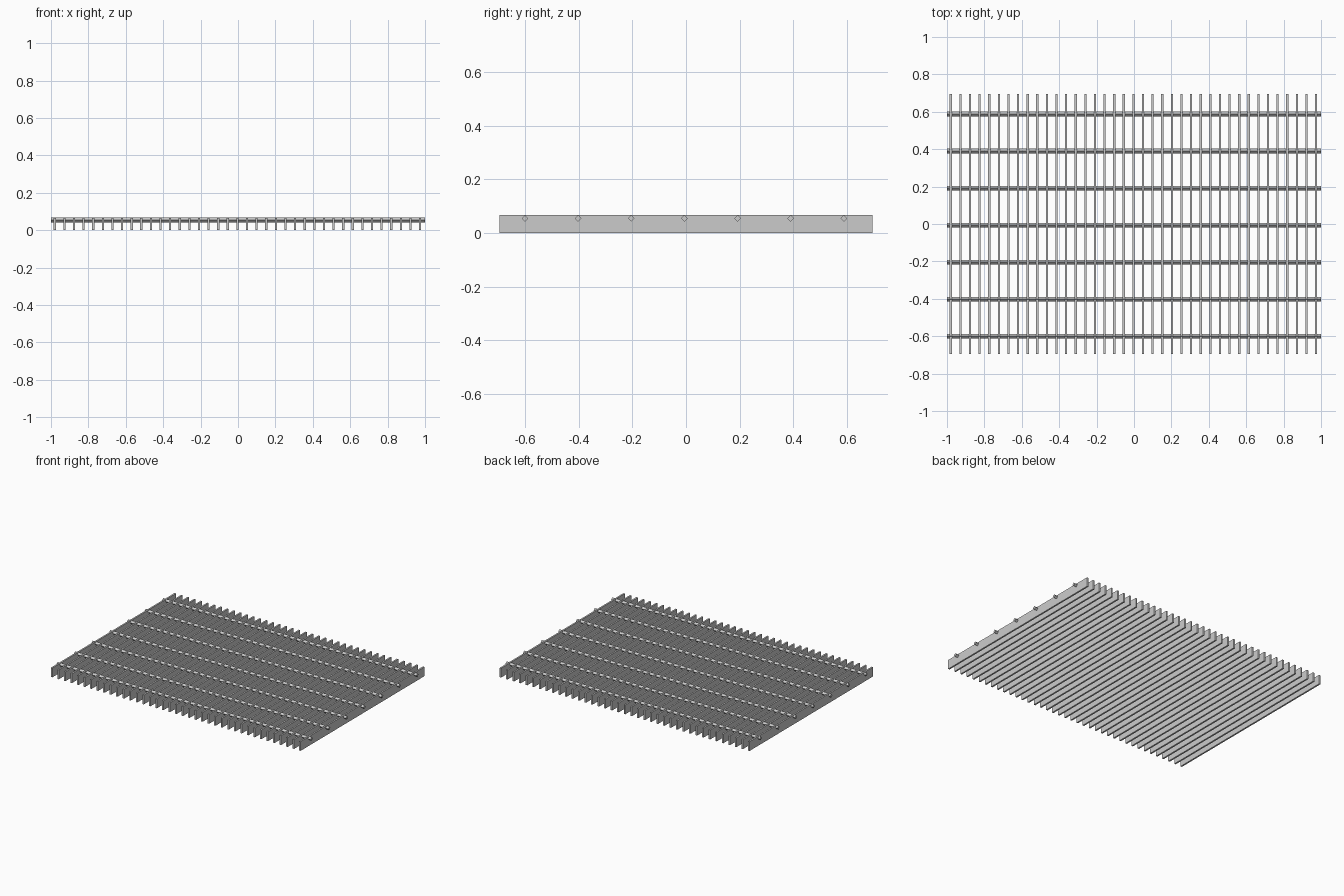
import bpy, math

if "Cube" in bpy.data.objects:
    bpy.data.objects.remove(bpy.data.objects["Cube"])

def add_array(ob, count, offset):
    m = ob.modifiers.new("repeat", 'ARRAY')
    m.count = count
    m.use_relative_offset = False
    m.use_constant_offset = True
    m.constant_offset_displace = offset

# Upright flat bearing bars, running front to back
BARS, PITCH = 39, 0.0514
bpy.ops.mesh.primitive_cube_add(size=1, location=(-0.003 - PITCH * (BARS - 1) / 2, 0, 0.033))
bar = bpy.context.object
bar.name = "bearing_bars"
bar.scale = (0.0115, 1.39, 0.066)
bpy.ops.object.transform_apply(location=False, rotation=False, scale=True)
add_array(bar, BARS, (PITCH, 0, 0))

# Square cross rods set on edge, running left to right near the top
RODS, GAP = 7, 0.198
bpy.ops.mesh.primitive_cylinder_add(vertices=4, radius=0.0125, depth=2,
                                    location=(0, -0.006 - GAP * (RODS - 1) / 2, 0.054),
                                    rotation=(0, math.pi / 2, 0))
rod = bpy.context.object
rod.name = "cross_rods"
bpy.ops.object.transform_apply(location=False, rotation=True, scale=True)
add_array(rod, RODS, (0, GAP, 0))
